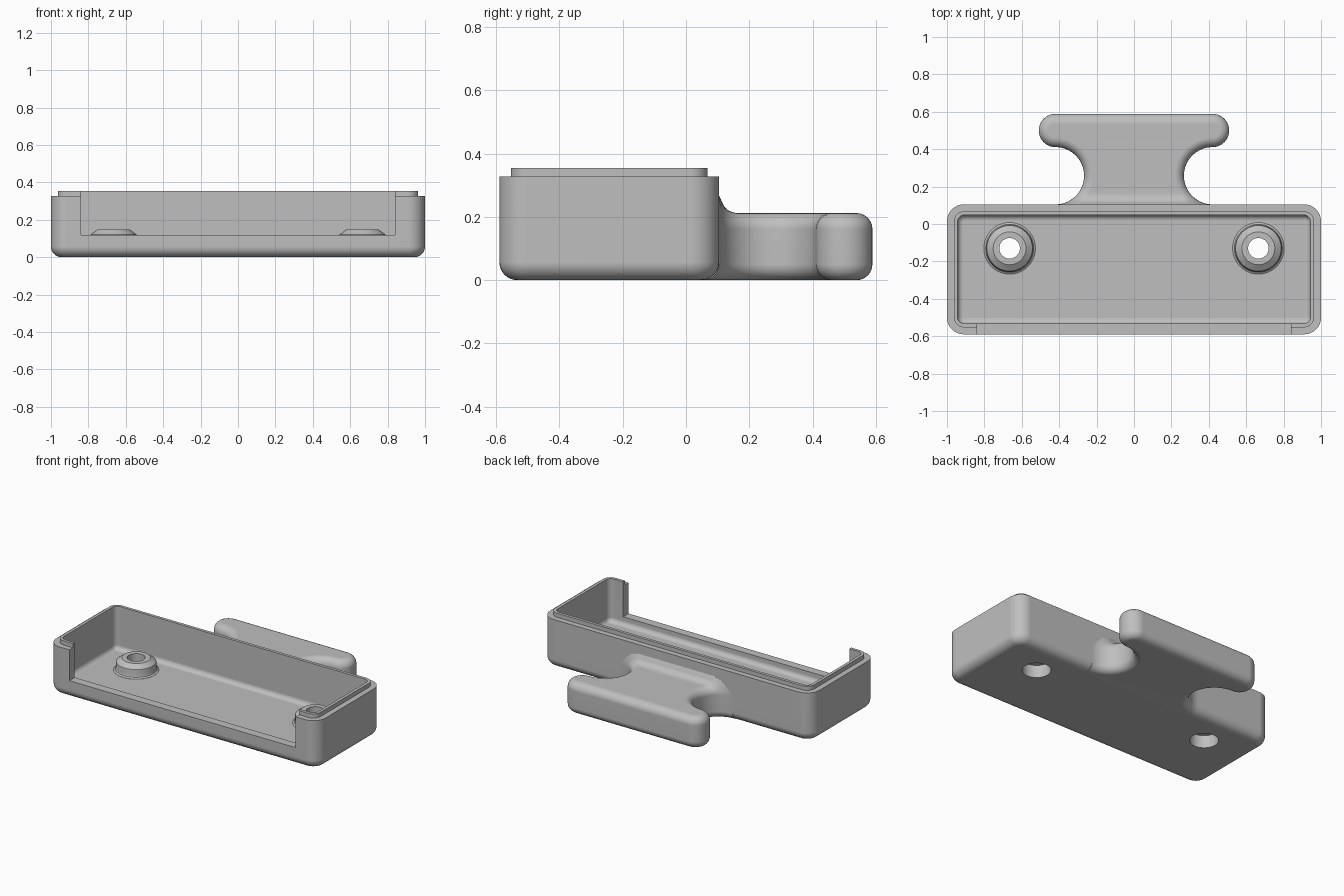
import bpy, bmesh
from math import sin, cos, pi, sqrt, radians

if "Cube" in bpy.data.objects:
    bpy.data.objects.remove(bpy.data.objects["Cube"], do_unlink=True)

grey = bpy.data.materials.new("light_grey")
grey.use_nodes = True
grey.diffuse_color = (0.52, 0.52, 0.52, 1)
grey.node_tree.nodes["Principled BSDF"].inputs["Base Color"].default_value = (0.52, 0.52, 0.52, 1)


def finish(name, bm):
    bmesh.ops.remove_doubles(bm, verts=bm.verts, dist=1e-5)
    bmesh.ops.recalc_face_normals(bm, faces=bm.faces)
    mesh = bpy.data.meshes.new(name)
    bm.to_mesh(mesh)
    bm.free()
    mesh.materials.append(grey)
    ob = bpy.data.objects.new(name, mesh)
    bpy.context.collection.objects.link(ob)
    return ob


def smooth(ob):
    bpy.ops.object.select_all(action='DESELECT')
    ob.select_set(True)
    bpy.context.view_layer.objects.active = ob
    bpy.ops.object.shade_smooth_by_angle(angle=radians(32))
    weighted = ob.modifiers.new("even_shading", 'WEIGHTED_NORMAL')
    weighted.keep_sharp = True


def loft(name, rings):
    """Skin matching rings that are mirrored in x; cap both ends with strips."""
    bm = bmesh.new()
    loops = [[bm.verts.new(p) for p in ring] for ring in rings]
    n = len(loops[0])
    for a, b in zip(loops, loops[1:]):
        for i in range(n):
            j = (i + 1) % n
            bm.faces.new((a[i], a[j], b[j], b[i]))
    for cap in (loops[0], loops[-1]):
        for i in range(n // 2 - 1):
            bm.faces.new((cap[i], cap[i + 1], cap[n - 2 - i], cap[n - 1 - i]))
    return finish(name, bm)


def arc(cx, cy, r, start, end, steps):
    angles = [radians(start + (end - start) * i / steps) for i in range(steps + 1)]
    return [(cx + r * cos(a), cy + r * sin(a)) for a in angles]


def mirrored(half, z):
    return [(x, y, z) for x, y in half] + [(-x, y, z) for x, y in reversed(half)]


def fillet(r, steps=6):
    """Inset and height pairs of a rounded bottom edge, from the flat upward."""
    return [(r * (1 - sin(a)), r * (1 - cos(a)))
            for a in (pi / 2 * i / steps for i in range(steps + 1))]


# Tray: outer shell, stepped lip and hollow inside in one skin
FRONT, BACK, TOP, LIP, FLOOR = -0.59, 0.105, 0.327, 0.355, 0.065


def tray_ring(inset, z, r):
    r = max(r, 0.004)
    x = 1 - inset - r
    half = arc(x, FRONT + inset + r, r, -90, 0, 8) + arc(x, BACK - inset - r, r, 0, 90, 8)
    return mirrored(half, z)


rings = [tray_ring(d, z, 0.09 - d) for d, z in fillet(0.057)]
rings += [tray_ring(0, TOP, 0.09), tray_ring(0.037, TOP, 0.055),
          tray_ring(0.037, LIP, 0.055), tray_ring(0.057, LIP, 0.035)]
rings += [tray_ring(0.057 + d, FLOOR + z, 0.035 - d) for d, z in reversed(fillet(0.03))]
tray = loft("tray", rings)


def cut(target, cutter):
    cutter.hide_render = True
    mod = target.modifiers.new("cut", 'BOOLEAN')
    mod.operation, mod.solver, mod.object = 'DIFFERENCE', 'EXACT', cutter
    bpy.context.view_layer.objects.active = target
    bpy.ops.object.modifier_apply(modifier=mod.name)
    bpy.data.objects.remove(cutter, do_unlink=True)


# Wide opening in the front wall
bm = bmesh.new()
bmesh.ops.create_cube(bm, size=1)
bmesh.ops.scale(bm, vec=(1.68, 0.2, 0.4), verts=bm.verts)
bmesh.ops.translate(bm, vec=(0, -0.61, 0.32), verts=bm.verts)
cut(tray, finish("front_cutter", bm))

# Screw bosses with a counterbore from below
SEGMENTS, BORE, BOSS_Y = 48, 0.088, -0.13
boss_profile = [(BORE, 0.055), (BORE, 0.085), (0.055, 0.085), (0.055, 0.147), (0.088, 0.147),
                (0.122, 0.122), (0.124, 0.114), (0.124, 0.085), (0.128, 0.073),
                (0.138, 0.066), (0.138, 0.055)]
for side, x in (("left", 0.665), ("right", -0.665)):
    bm = bmesh.new()
    bmesh.ops.create_cone(bm, cap_ends=True, segments=SEGMENTS, radius1=BORE, radius2=BORE, depth=0.4)
    bmesh.ops.translate(bm, vec=(x, BOSS_Y, 0), verts=bm.verts)
    cut(tray, finish("bore_cutter", bm))

    bm = bmesh.new()
    loops = [[bm.verts.new((x + r * sin(2 * pi * i / SEGMENTS),
                            BOSS_Y + r * cos(2 * pi * i / SEGMENTS), z))
              for i in range(SEGMENTS)] for r, z in boss_profile]
    for a, b in zip(loops, loops[1:] + loops[:1]):
        for i in range(SEGMENTS):
            j = (i + 1) % SEGMENTS
            bm.faces.new((a[i], a[j], b[j], b[i]))
    smooth(finish(side + "_screw_boss", bm))
smooth(tray)

# Cleat handle: waisted neck and round-ended crossbar, blended up into the back wall
HEIGHT, EDGE, ROOT = 0.212, 0.05, 0.055
END_X, WAIST_Y, WAIST_R, BAR_Y, BAR_R = 0.42, 0.258, 0.153, 0.5, 0.089
BLEND = 0.06


def lift(y):
    gap = min(max(BACK + BLEND - y, 0), BLEND)
    return BLEND - sqrt(BLEND ** 2 - gap ** 2)


def cleat_ring(inset, z, blend):
    half = [(END_X, ROOT)]
    half += arc(END_X, WAIST_Y, WAIST_R + inset, 270, 90, 48)
    half += arc(END_X, BAR_Y, BAR_R - inset, -90, 90, 20)
    return [(x, max(y, ROOT), z + blend * lift(y)) for x, y, z in mirrored(half, z)]


edge = fillet(EDGE)
rings = [cleat_ring(d, z, 0) for d, z in edge]
rings += [cleat_ring(d, HEIGHT - z, 1 - z / EDGE) for d, z in reversed(edge)]
smooth(loft("cleat_handle", rings))
